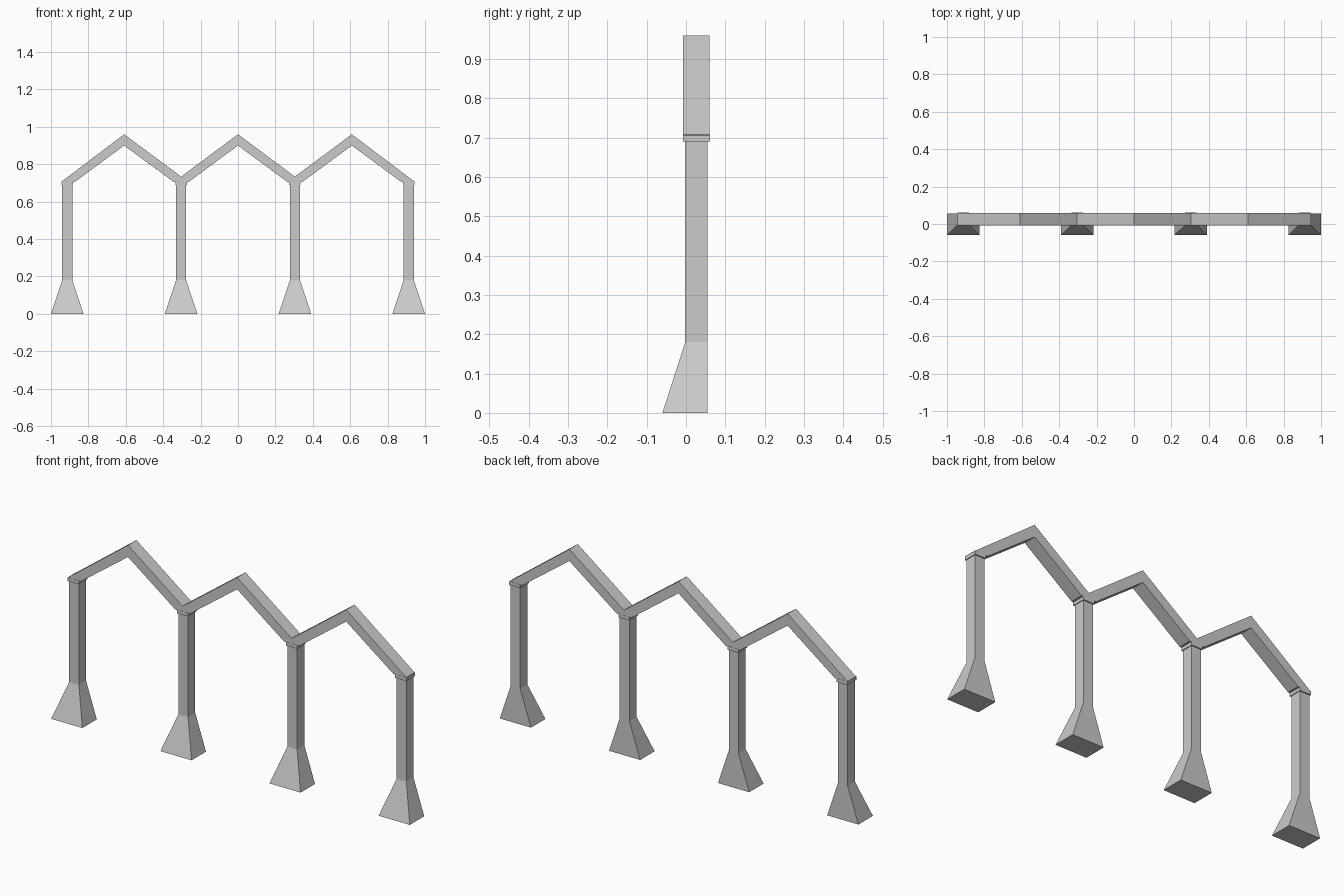
import bpy, bmesh

if "Cube" in bpy.data.objects:
    bpy.data.objects.remove(bpy.data.objects["Cube"])

COLUMN_X = [-0.913, -0.304, 0.304, 0.913]


def finish(name, bm):
    bmesh.ops.recalc_face_normals(bm, faces=bm.faces[:])
    mesh = bpy.data.meshes.new(name)
    bm.to_mesh(mesh)
    bm.free()
    obj = bpy.data.objects.new(name, mesh)
    bpy.context.collection.objects.link(obj)
    return obj


def loft(name, cx, sections):
    """Stack rectangles (half width, y front, y back, z) into a closed solid."""
    bm = bmesh.new()
    rings = [[bm.verts.new(p) for p in ((cx - w, y0, z), (cx + w, y0, z),
                                        (cx + w, y1, z), (cx - w, y1, z))]
             for w, y0, y1, z in sections]
    for a, b in zip(rings, rings[1:]):
        for i in range(4):
            j = (i + 1) % 4
            bm.faces.new((a[i], a[j], b[j], b[i]))
    bm.faces.new(rings[0])
    bm.faces.new(rings[-1])
    return finish(name, bm)


def extrude_profile(name, points, y0, y1):
    bm = bmesh.new()
    face = bm.faces.new([bm.verts.new((x, y0, z)) for x, z in points])
    ret = bmesh.ops.extrude_face_region(bm, geom=[face])
    verts = [v for v in ret["geom"] if isinstance(v, bmesh.types.BMVert)]
    bmesh.ops.translate(bm, verts=verts, vec=(0, y1 - y0, 0))
    return finish(name, bm)


# Columns with flared feet (flush at the back) and small caps
for n, x in enumerate(COLUMN_X, 1):
    loft(f"column_{n}", x, [(0.087, -0.06, 0.055, 0.0),
                            (0.027, -0.002, 0.055, 0.18),
                            (0.027, -0.002, 0.055, 0.70)])
    loft(f"column_cap_{n}", x, [(0.031, -0.008, 0.061, 0.69),
                                (0.031, -0.008, 0.061, 0.708)])

# Zigzag beam: upper outline left to right, lower outline back again
top = [(-0.945, 0.706)]
bottom = [(-0.872, 0.706)]
for i in range(3):
    peak = (COLUMN_X[i] + COLUMN_X[i + 1]) / 2
    top.append((peak, 0.96))
    bottom.append((peak, 0.90))
    if i < 2:
        valley = COLUMN_X[i + 1]
        top.append((valley, 0.734))
        bottom += [(valley - 0.041, 0.706), (valley + 0.041, 0.706)]
top.append((0.945, 0.706))
bottom.append((0.872, 0.706))
extrude_profile("zigzag_beam", top + bottom[::-1], -0.007, 0.06)
